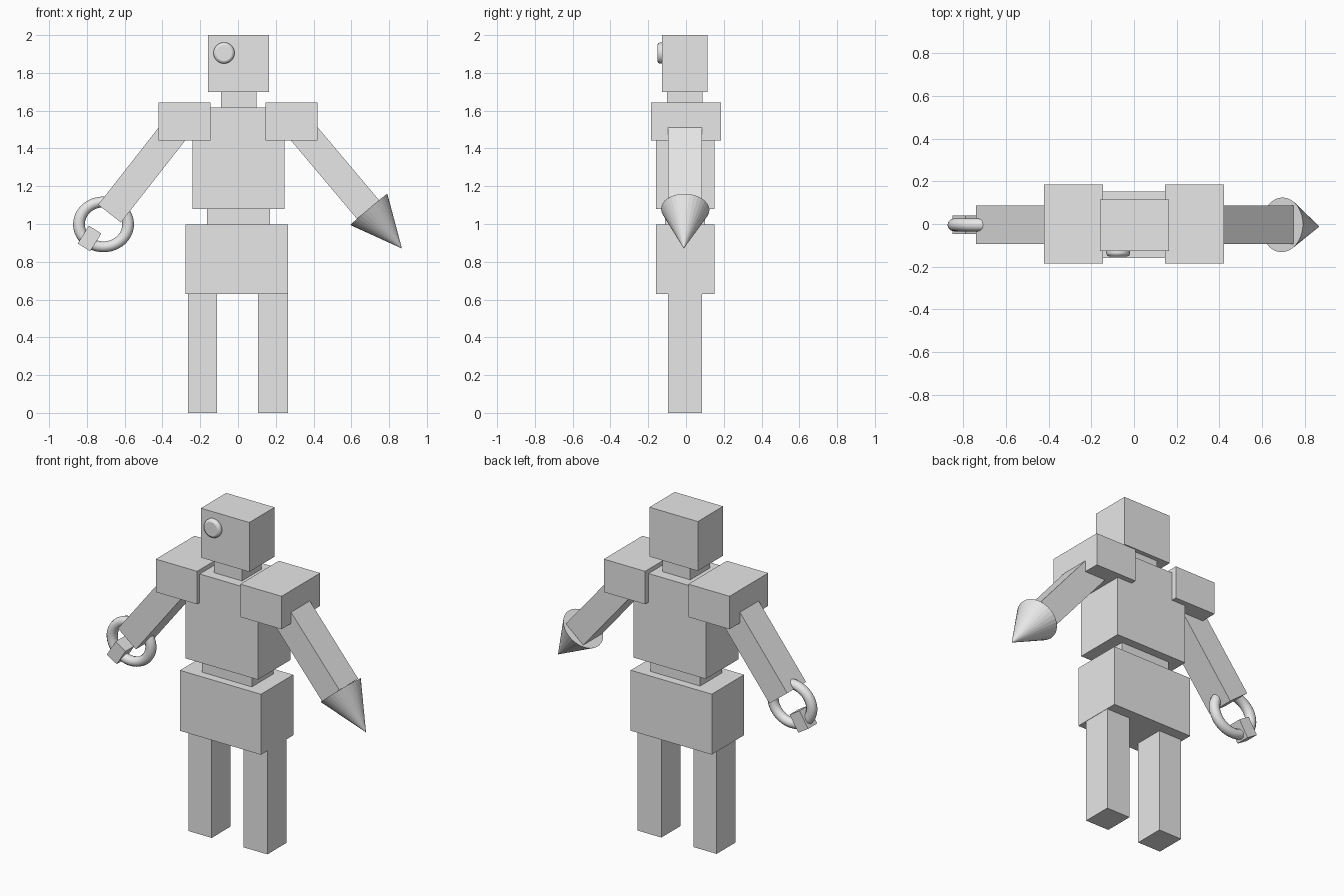
import bpy
from math import radians
from mathutils import Vector

default = bpy.data.objects.get("Cube")
if default:
    bpy.data.objects.remove(default, do_unlink=True)

# One plain grey for the whole figure
grey = bpy.data.materials.new("light_grey")
grey.use_nodes = True
grey.diffuse_color = (0.8, 0.8, 0.8, 1)
grey.node_tree.nodes["Principled BSDF"].inputs["Base Color"].default_value = (0.8, 0.8, 0.8, 1)


def finish(name):
    obj = bpy.context.object
    obj.name = name
    obj.data.materials.append(grey)
    return obj


def block(name, x, y, z):
    """Box given by its extents on each axis."""
    spans = (x, y, z)
    bpy.ops.mesh.primitive_cube_add(size=1, location=[(a + b) / 2 for a, b in spans])
    obj = finish(name)
    obj.scale = [b - a for a, b in spans]
    return obj


def beam(name, start, end, width, depth):
    """Box running between two points in the front plane."""
    start, end = Vector(start), Vector(end)
    way = end - start
    bpy.ops.mesh.primitive_cube_add(size=1, location=(start + end) / 2)
    obj = finish(name)
    obj.scale = (width, depth, way.length)
    obj.rotation_euler.y = Vector((way.z, way.x)).angle_signed(Vector((1, 0)))
    return obj


# Head, neck and body
block("head", (-0.16, 0.165), (-0.127, 0.115), (1.70, 2.0))
block("neck", (-0.09, 0.097), (-0.1, 0.088), (1.58, 1.72))
block("torso", (-0.24, 0.245), (-0.16, 0.152), (1.08, 1.617))
block("waist", (-0.165, 0.17), (-0.11, 0.1), (0.98, 1.1))
block("hips", (-0.278, 0.266), (-0.16, 0.15), (0.63, 0.997))

# Legs
block("right_leg", (-0.266, -0.11), (-0.095, 0.086), (0, 0.65))
block("left_leg", (0.105, 0.264), (-0.095, 0.086), (0, 0.65))

# Shoulders
for side, sign in (("right", -1), ("left", 1)):
    block(side + "_shoulder", sorted((sign * 0.145, sign * 0.422)), (-0.185, 0.185), (1.443, 1.643))


def aim(obj, start, end):
    """Point the object's own z axis from start to end, in the front plane."""
    way = Vector(end) - Vector(start)
    obj.rotation_euler = way.to_track_quat("Z", "Y").to_euler()


# Arms
arms = {"right_arm": ((-0.30, -0.004, 1.54), (-0.68, -0.004, 1.055)),
        "left_arm": ((0.32, -0.004, 1.514), (0.688, -0.004, 1.077))}
for name, (start, end) in arms.items():
    arm = beam(name, start, end, 0.153, 0.18)
    # the box is symmetric, so only its tilt matters
    way = Vector(end) - Vector(start)
    arm.rotation_euler = (0, Vector((0, 1)).angle_signed(Vector((way.x, way.z))), 0)

# Pointed spike on the left arm
base, tip = Vector((0.693, -0.004, 1.077)), Vector((0.868, -0.012, 0.87))
bpy.ops.mesh.primitive_cone_add(vertices=32, radius1=0.128, radius2=0,
                                depth=(tip - base).length, location=(base + tip) / 2)
aim(finish("left_spike"), base, tip)

# Ring hand and its small block on the right arm
bpy.ops.mesh.primitive_torus_add(major_radius=0.125, minor_radius=0.03, major_segments=48,
                                 minor_segments=12, location=(-0.712, -0.004, 0.998),
                                 rotation=(radians(90), 0, 0))
ring = finish("right_ring")
ring.scale = (1.04, 0.95, 1)
bpy.ops.object.shade_smooth()
clasp = block("ring_clasp", (-0.825, -0.747), (-0.046, 0.04), (0.868, 0.979))
clasp.rotation_euler.y = radians(32)

# Round eye with a sloped rim
bpy.ops.mesh.primitive_cylinder_add(vertices=32, radius=0.056, depth=0.04,
                                    location=(-0.074, -0.132, 1.905),
                                    rotation=(radians(90), 0, 0))
eye = finish("eye")
bevel = eye.modifiers.new("rim", "BEVEL")
bevel.width = 0.014
bevel.segments = 2
bpy.ops.object.shade_smooth_by_angle(angle=radians(30))
